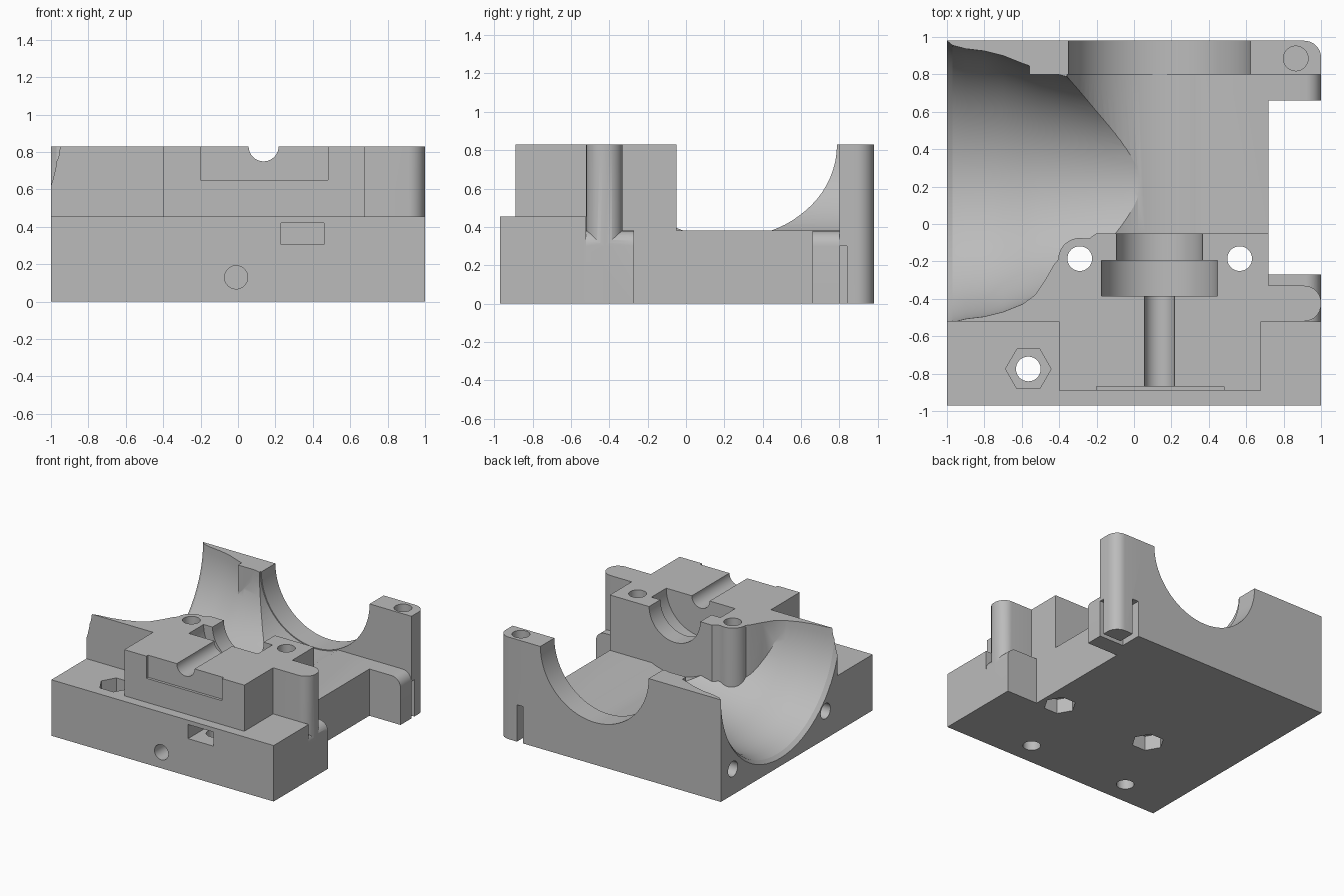
import bpy
import bmesh
from math import sin, cos, pi, radians

cube = bpy.data.objects.get("Cube")
if cube:
    bpy.data.objects.remove(cube, do_unlink=True)

grey = bpy.data.materials.new("plain_grey")
grey.use_nodes = True
grey.diffuse_color = (0.5, 0.5, 0.5, 1)
grey.node_tree.nodes["Principled BSDF"].inputs["Base Color"].default_value = (0.5, 0.5, 0.5, 1)

TOP = 0.83      # split plane of the housing
SHAFT = 0.137   # x of the shaft axis
HORN_Y = 0.215  # y of the bell mouth axis


def loft(name, rings):
    """Closed solid through matching rings of points."""
    bm = bmesh.new()
    loops = [[bm.verts.new(p) for p in ring] for ring in rings]
    n = len(loops[0])
    for a, b in zip(loops, loops[1:]):
        for i in range(n):
            j = (i + 1) % n
            bm.faces.new((a[i], a[j], b[j], b[i]))
    bm.faces.new(loops[0])
    bm.faces.new(loops[-1])
    bmesh.ops.recalc_face_normals(bm, faces=bm.faces)
    mesh = bpy.data.meshes.new(name)
    bm.to_mesh(mesh)
    bm.free()
    mesh.materials.append(grey)
    obj = bpy.data.objects.new(name, mesh)
    bpy.context.collection.objects.link(obj)
    return obj


def place(u, v, w, axis):
    return {"x": (w, u, v), "y": (u, w, v), "z": (u, v, w)}[axis]


def prism(name, outline, lo, hi, axis="z"):
    return loft(name, [[place(u, v, w, axis) for u, v in outline] for w in (lo, hi)])


def box(name, x, y, z):
    return prism(name, [(x[0], y[0]), (x[1], y[0]), (x[1], y[1]), (x[0], y[1])], *z)


def arc(u, v, r, start, end, n=8):
    steps = [radians(start + (end - start) * i / n) for i in range(n + 1)]
    return [(u + r * cos(a), v + r * sin(a)) for a in steps]


def circle(u, v, r, n=48):
    return [(u + r * cos(2 * pi * i / n), v + r * sin(2 * pi * i / n)) for i in range(n)]


def rod(name, u, v, r, lo, hi, axis="z", n=48):
    return prism(name, circle(u, v, r, n), lo, hi, axis)


def combine(target, other, operation):
    other.hide_render = True
    mod = target.modifiers.new("shape", "BOOLEAN")
    mod.operation = operation
    mod.solver = "EXACT"
    mod.object = other
    bpy.context.view_layer.objects.active = target
    bpy.ops.object.modifier_apply(modifier=mod.name)
    bpy.data.objects.remove(other, do_unlink=True)


def add(other):
    combine(body, other, "UNION")


def cut(other):
    combine(body, other, "DIFFERENCE")


# main body and the low front step
body = box("housing_half", (-1, 0.72), (-0.52, 0.98), (0, TOP))
add(box("front_step", (-1, 1), (-0.97, -0.52), (0, 0.455)))

# flared bell mouth opening on the model's right
flare = [(-1.05, 0.80), (-1, 0.765), (-0.97, 0.74), (-0.9, 0.722), (-0.8, 0.71),
         (-0.7, 0.685), (-0.6, 0.645), (-0.5, 0.61), (-0.35, 0.57), (-0.2, 0.53),
         (0, 0.49), (0.135, 0.465)]
cut(loft("bell_mouth", [[place(u, v, x, "x") for u, v in circle(HORN_Y, TOP, r, 80)]
                        for x, r in flare]))

# rotor channel, open towards the model's left
cut(rod("rotor_channel", SHAFT, TOP, 0.495, -0.2, 0.9, "y", 80))
cut(box("side_opening", (SHAFT, 0.9), (-0.2, 0.9), (0.38, 1)))

# low side tabs with rounded upper edge
tab = [(0.6, 0), (1, 0)] + arc(0.92, 0.3, 0.08, 0, 90) + [(0.6, 0.38)]
add(prism("front_tab", tab, -0.53, -0.27, "y"))
add(prism("back_tab", tab, 0.66, 0.84, "y"))

# back wall and front column with rounded ends
add(prism("back_wall", [(-0.56, 0.8), (1, 0.8)] + arc(0.91, 0.89, 0.09, 0, 90)
          + [(-0.56, 0.98)], 0, TOP))
add(prism("front_column", [(0.6, -0.52)] + arc(0.91, -0.43, 0.09, -90, 0)
          + arc(0.91, -0.42, 0.09, 0, 90) + [(0.6, -0.33)], 0, TOP))

# bearing block with the screw boss on its corner
add(prism("bearing_block", [
    (-0.4, -0.89), (0.68, -0.89), (0.68, -0.5), (0.72, -0.5), (0.72, -0.05),
    (-0.2, -0.05), (-0.24, -0.078)] + arc(-0.29, -0.19, 0.115, 75, 180, 12)
    + [(-0.43, -0.22), (-0.476, -0.3), (-0.53, -0.38), (-0.6, -0.432),
       (-0.6, -0.5), (-0.4, -0.5)], 0, TOP))

# round bores along the shaft
for label, r, lo, hi in (("shaft_bore", 0.08, -1, -0.3),
                         ("bearing_pocket", 0.31, -0.385, -0.195),
                         ("bearing_seat", 0.23, -0.25, 0),
                         ("outlet_bore", 0.487, 0.7, 1.1)):
    cut(rod(label, SHAFT, TOP, r, lo, hi, "y", 80))
cut(box("front_recess", (-0.2, 0.48), (-1, -0.868), (0.65, 1)))

# vertical screw holes and hexagonal nut pockets
for x, y, lo, hi in ((-0.565, -0.775, -1, 1), (-0.29, -0.185, -1, 1), (0.565, -0.185, -1, 1),
                     (0.34, -0.78, -1, 0.4), (0.865, 0.885, 0.31, 1)):
    cut(rod("screw_hole", x, y, 0.066, lo, hi))
for x, y, lo, hi in ((-0.565, -0.775, 0.34, 0.6), (-0.29, -0.185, -0.1, 0.12),
                     (0.565, -0.185, -0.1, 0.12)):
    cut(rod("nut_pocket", x, y, 0.122, lo, hi, "z", 6))
cut(box("front_nut_slot", (0.23, 0.46), (-1.1, -0.67), (0.305, 0.42)))

# horizontal mounting holes
cut(rod("front_hole", -0.01, 0.13, 0.062, -1.1, -0.7, "y"))
for y, z in ((0.826, 0.21), (-0.365, 0.225)):
    cut(rod("side_hole", y, z, 0.062, -1.1, -0.7, "x"))

# narrow slots around the foot of the back column
cut(box("foot_slot", (0.78, 1.1), (0.8, 0.838), (-0.1, 0.3)))
cut(box("foot_slot", (0.78, 0.835), (0.82, 1.1), (-0.1, 0.3)))

bpy.ops.object.select_all(action="DESELECT")
body.select_set(True)
bpy.context.view_layer.objects.active = body
bpy.ops.object.shade_smooth_by_angle(angle=radians(25))
